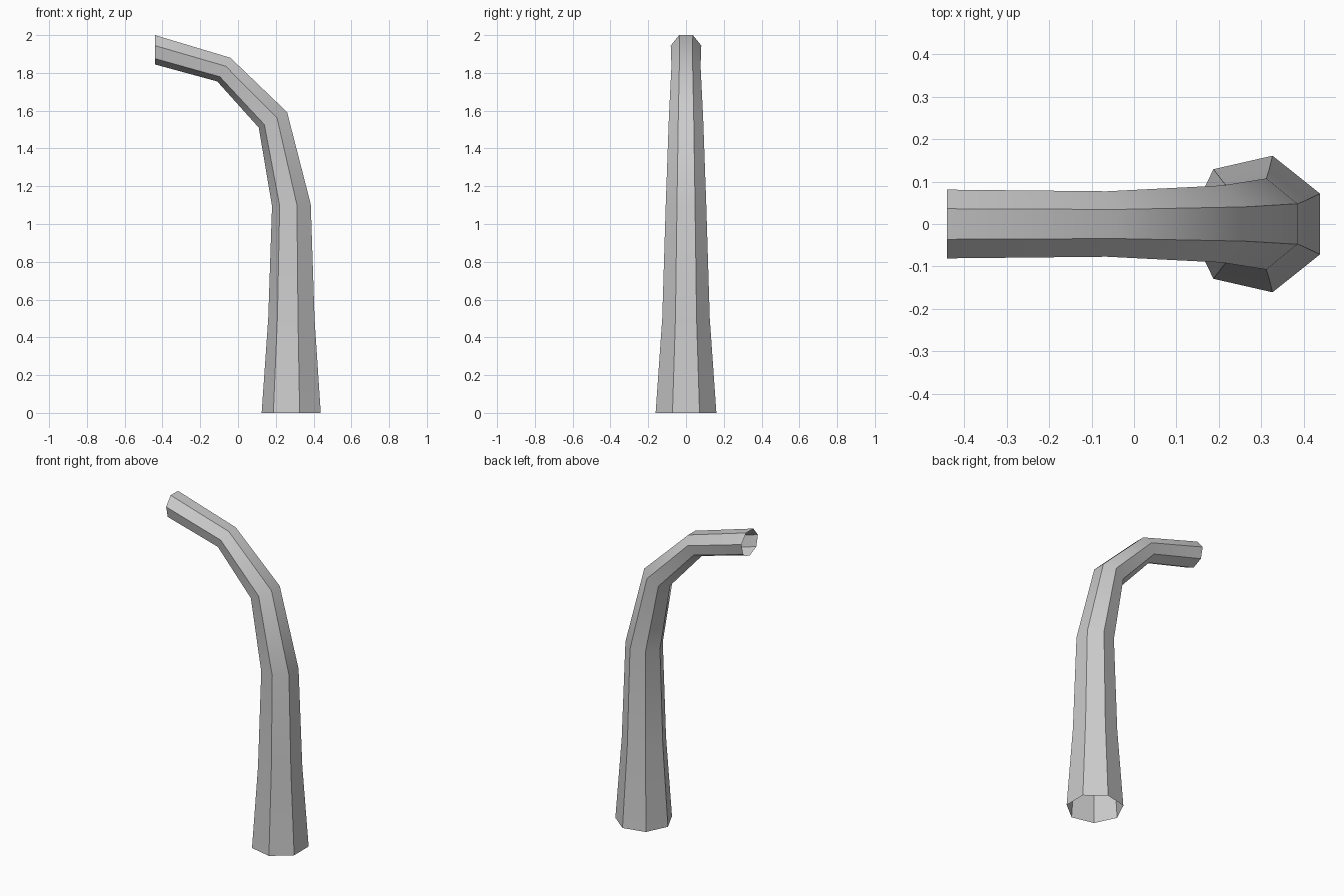
import bpy, bmesh, math

if "Cube" in bpy.data.objects:
    bpy.data.objects.remove(bpy.data.objects["Cube"])

SIDES = 7
# Rings along the bend: inner (x, z), outer (x, z), radius across y
RINGS = [
    ((0.125, 0.0), (0.438, 0.0), 0.165),
    ((0.16, 0.50), (0.405, 0.50), 0.129),
    ((0.18, 1.095), (0.385, 1.105), 0.110),
    ((0.11, 1.51), (0.26, 1.592), 0.093),
    ((-0.11, 1.755), (-0.04, 1.88), 0.079),
    ((-0.44, 1.845), (-0.44, 2.0), 0.083),
]


def add_ring(bm, inner, outer, radius):
    """Seven-sided ring with one corner on the inside of the bend."""
    span = 1 + math.cos(math.pi / SIDES)
    verts = []
    for i in range(SIDES):
        a = math.pi + 2 * math.pi * i / SIDES
        t = (1 + math.cos(a)) / span
        verts.append(bm.verts.new((
            inner[0] + (outer[0] - inner[0]) * t,
            radius * math.sin(a),
            inner[1] + (outer[1] - inner[1]) * t)))
    return verts


# Hollow tapered post, open at both ends
bm = bmesh.new()
rings = [add_ring(bm, *r) for r in RINGS]
for low, high in zip(rings, rings[1:]):
    for i in range(SIDES):
        j = (i + 1) % SIDES
        bm.faces.new((low[i], low[j], high[j], high[i]))
mesh = bpy.data.meshes.new("curved_post")
bm.to_mesh(mesh)
bm.free()
post = bpy.data.objects.new("curved_post", mesh)
bpy.context.collection.objects.link(post)

# Smooth along the bend, crisp between the sides
bpy.context.view_layer.objects.active = post
post.select_set(True)
bpy.ops.object.shade_smooth_by_angle(angle=math.radians(40))
